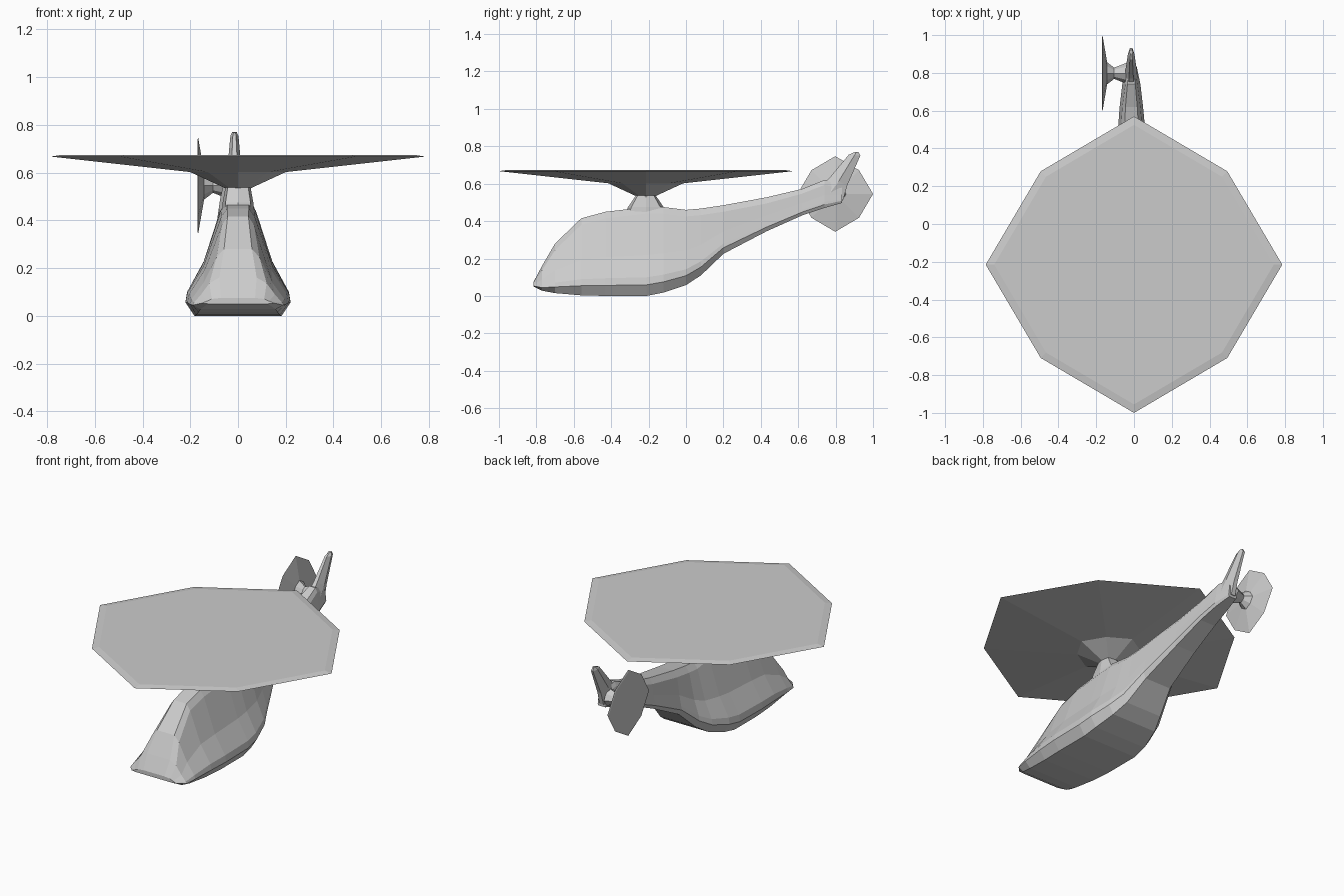
import bpy, bmesh, math
from mathutils import Vector, Matrix

if "Cube" in bpy.data.objects:
    bpy.data.objects.remove(bpy.data.objects["Cube"])


def loft(name, rings, matrix=Matrix()):
    """Skin a list of equal-length closed rings and cap both ends."""
    bm = bmesh.new()
    loops = [[bm.verts.new(matrix @ Vector(p)) for p in ring] for ring in rings]
    for a, b in zip(loops, loops[1:]):
        n = len(a)
        for i in range(n):
            j = (i + 1) % n
            bm.faces.new((a[i], a[j], b[j], b[i]))
    bm.faces.new(loops[0])
    bm.faces.new(loops[-1])
    bmesh.ops.recalc_face_normals(bm, faces=bm.faces)
    mesh = bpy.data.meshes.new(name)
    bm.to_mesh(mesh)
    bm.free()
    obj = bpy.data.objects.new(name, mesh)
    bpy.context.collection.objects.link(obj)
    return obj


def octagon(rx, ry, z, y=0.0, pull=0.89):
    """Eight-sided ring with its diagonal corners pulled in."""
    ring = []
    for i in range(8):
        a = i * math.pi / 4
        k = pull if i % 2 else 1.0
        ring.append((k * rx * math.cos(a), y + k * ry * math.sin(a), z))
    return ring


def section(y, bottom, top, chine, shoulder):
    """Bell-shaped fuselage section: wide chine low down, narrow shoulder on top."""
    h = top - bottom
    waist = shoulder + (chine - shoulder) * 0.5
    shift = -0.014 * min(1, max(0, y / 0.5))
    half = [(chine * .83, bottom), (chine, bottom + h * .125),
            (chine * .97, bottom + h * .21), (waist, bottom + h * .46),
            (shoulder, top - min(.035, h * .18)), (shoulder * .65, top)]
    return ([(shift + w, y, z) for w, z in half] +
            [(shift - w, y, z) for w, z in reversed(half)])


# Fuselage and tail boom: y, bottom, top, chine and shoulder half widths
stations = [
    (-.815, .05, .075, .15, .11),
    (-.77, .028, .16, .19, .12),
    (-.70, .015, .28, .20, .09),
    (-.56, .003, .415, .212, .067),
    (-.43, 0, .45, .22, .07),
    (-.21, 0, .475, .22, .072),
    (-.12, .018, .475, .212, .075),
    (0, .058, .46, .18, .078),
    (.08, .11, .467, .145, .076),
    (.20, .225, .485, .105, .075),
    (.43, .345, .527, .078, .062),
    (.62, .43, .572, .062, .048),
    (.74, .47, .62, .048, .032),
    (.835, .497, .59, .028, .02),
]
loft("fuselage", [section(*s) for s in stations])

# Raised mast base under the main rotor
loft("mast_base", [octagon(w, l, z, -.215, 1.15)
                   for w, l, z in ((.066, .11, .44), (.064, .095, .475), (.053, .053, .537))])

# Upswept tail fin: front edge, rear edge (y, z) and half width
fin = []
for y0, z0, y1, z1, w in ((.66, .53, .84, .512, .036), (.77, .635, .862, .59, .03),
                          (.87, .755, .932, .75, .017), (.90, .768, .922, .77, .01)):
    mid = ((y0 + y1) / 2, (z0 + z1) / 2)
    outline = ((-.4, y0, z0), (.4, y0, z0), (1, *mid), (.4, y1, z1), (-.4, y1, z1), (-1, *mid))
    fin.append([(-.015 + s * w, y, z) for s, y, z in outline])
loft("tail_fin", fin)

# Main rotor disc on a flared hub
loft("main_rotor",
     [octagon(r, r, z) for r, z in ((.055, .51), (.055, .535), (.2, .602),
                                    (.785, .667), (.74, .674))],
     Matrix.Translation((0, -.215, 0)))

# Tail rotor disc, turned to face sideways, on a waisted hub
loft("tail_rotor",
     [octagon(r, r, z) for r, z in ((.055, .04), (.03, .105), (.058, .142),
                                    (.202, .167), (.19, .17))],
     Matrix.Translation((0, .798, .545)) @ Matrix.Rotation(-math.pi / 2, 4, 'Y'))
